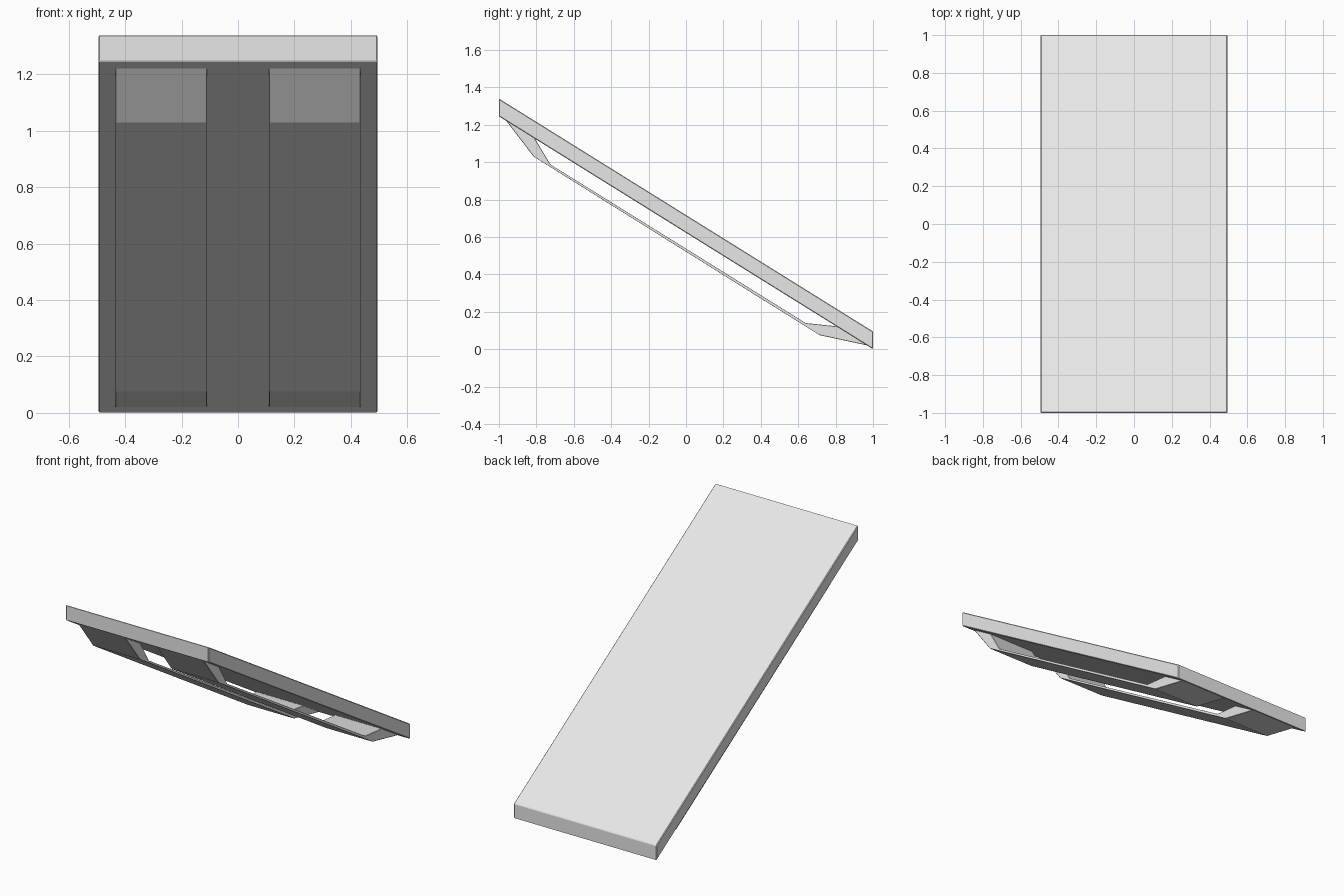
import bpy
import bmesh

cube = bpy.data.objects.get("Cube")
if cube:
    bpy.data.objects.remove(cube, do_unlink=True)

grey = bpy.data.materials.new("light_grey")
grey.use_nodes = True
colour = (0.8, 0.8, 0.8, 1)
grey.diffuse_color = colour
grey.node_tree.nodes["Principled BSDF"].inputs["Base Color"].default_value = colour


def extrude_profile(name, quads, x0, x1, bevel):
    """Extrude joined side-view (y, z) quads from x0 to x1 as one solid."""
    bm = bmesh.new()
    for quad in quads:
        bm.faces.new([bm.verts.new((x0, y, z)) for y, z in quad])
    bmesh.ops.remove_doubles(bm, verts=bm.verts, dist=0.0001)
    result = bmesh.ops.extrude_face_region(bm, geom=bm.faces[:], use_keep_orig=True)
    moved = [v for v in result["geom"] if isinstance(v, bmesh.types.BMVert)]
    bmesh.ops.translate(bm, verts=moved, vec=(x1 - x0, 0, 0))
    bmesh.ops.recalc_face_normals(bm, faces=bm.faces)
    mesh = bpy.data.meshes.new(name)
    bm.to_mesh(mesh)
    bm.free()
    mesh.materials.append(grey)
    obj = bpy.data.objects.new(name, mesh)
    bpy.context.collection.objects.link(obj)
    mod = obj.modifiers.new("soft_edges", "BEVEL")
    mod.width = bevel
    mod.segments = 1
    mod.limit_method = "ANGLE"
    return obj


# Sloping slab with upright ends
slab = [(-1, 1.245), (1, 0), (1, 0.095), (-1, 1.34)]
extrude_profile("sloping_slab", [slab], -0.495, 0.495, 0.004)

# Two bent straps below, each a thin open trapezoid in side view
outer = [(-0.965, 1.226), (-0.815, 1.03), (0.715, 0.075), (0.975, 0.019)]
inner = [(-0.81, 1.13), (-0.725, 0.988), (0.64, 0.14), (0.81, 0.122)]
strap = [(outer[i], outer[i + 1], inner[i + 1], inner[i]) for i in range(3)]
for side, x0, x1 in (("right", -0.435, -0.11), ("left", 0.11, 0.435)):
    extrude_profile(side + "_strap", strap, x0, x1, 0.002)
